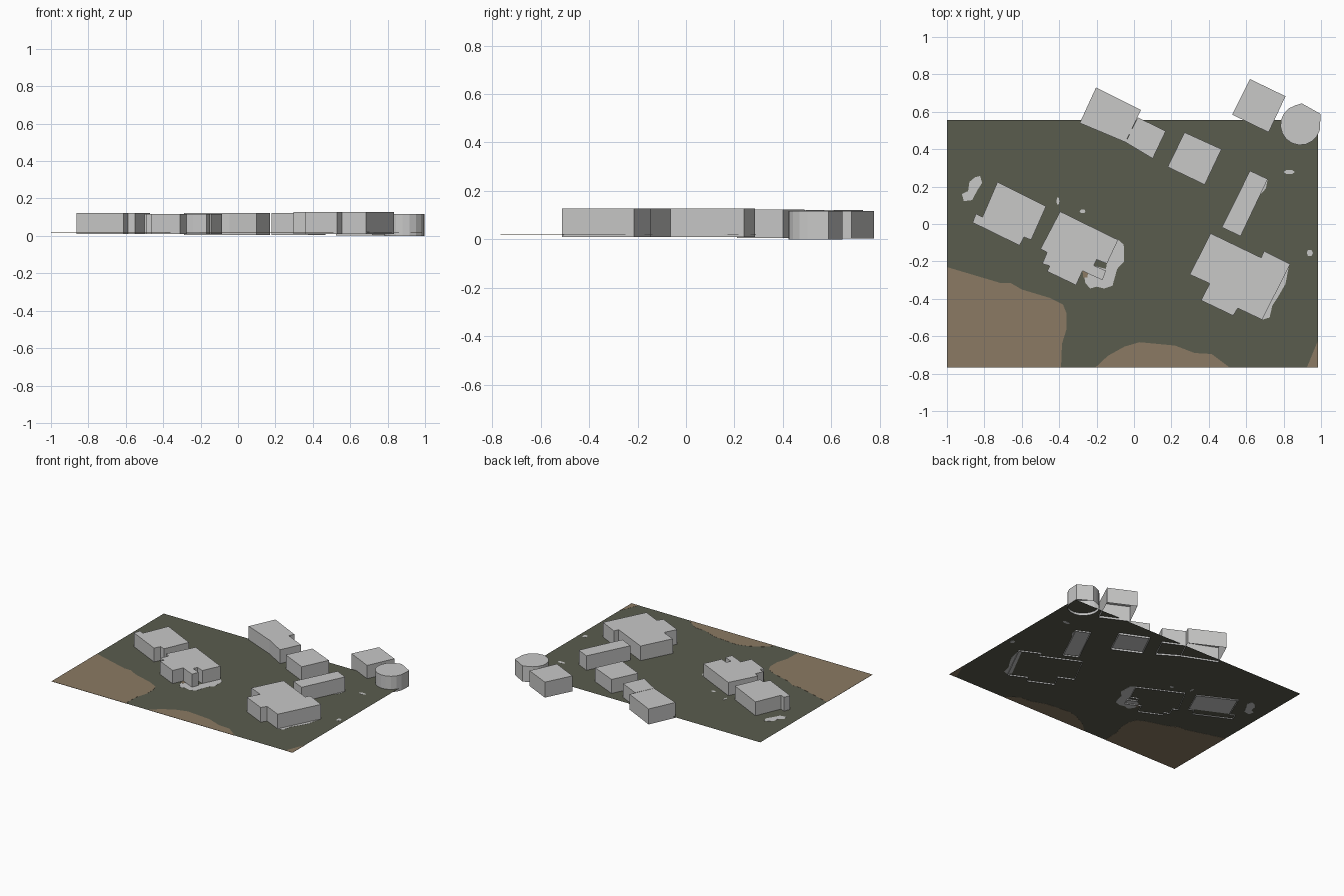
import bpy, bmesh, math

if "Cube" in bpy.data.objects:
    bpy.data.objects.remove(bpy.data.objects["Cube"])

GROUND_Z = 0.019


def material(name, rgb):
    m = bpy.data.materials.new(name)
    m.diffuse_color = (*rgb, 1)
    m.use_nodes = True
    m.node_tree.nodes["Principled BSDF"].inputs["Base Color"].default_value = m.diffuse_color
    return m


grey = material("light_grey", (0.58, 0.58, 0.575))
olive = material("olive_ground", (0.102, 0.107, 0.076))
brown = material("brown_soil", (0.258, 0.195, 0.125))


def ccw(pts):
    area = sum(a[0] * b[1] - b[0] * a[1] for a, b in zip(pts, pts[1:] + pts[:1]))
    return pts if area > 0 else pts[::-1]


def prism(name, pts, z0, z1, mat, bottom=False):
    """Outline raised into walls with a flat top; the bottom is optional."""
    pts = ccw(pts)
    bm = bmesh.new()
    low = [bm.verts.new((x, y, z0)) for x, y in pts]
    high = [bm.verts.new((x, y, z1)) for x, y in pts]
    n = len(pts)
    for i in range(n):
        j = (i + 1) % n
        bm.faces.new((low[i], low[j], high[j], high[i]))
    bm.faces.new(high)
    if bottom:
        bm.faces.new(low[::-1])
    me = bpy.data.meshes.new(name)
    bm.to_mesh(me)
    bm.free()
    me.materials.append(mat)
    ob = bpy.data.objects.new(name, me)
    bpy.context.collection.objects.link(ob)
    return ob


def plate(name, pts, mat, half=0.0008):
    """Thin painted area seen on both sides of the ground."""
    return prism(name, pts, GROUND_Z - half, GROUND_Z + half, mat, True)


# Ground sheet
me = bpy.data.meshes.new("ground")
me.from_pydata([(-1, -.766, GROUND_Z), (.985, -.766, GROUND_Z),
                (.985, .555, GROUND_Z), (-1, .555, GROUND_Z)], [], [(0, 1, 2, 3)])
me.materials.append(olive)
bpy.context.collection.objects.link(bpy.data.objects.new("ground", me))

# Brown soil areas
plate("soil_left", [(-1, -.23), (-.9, -.26), (-.715, -.315), (-.66, -.315), (-.6, -.35),
                    (-.45, -.395), (-.38, -.43), (-.36, -.48), (-.36, -.56),
                    (-.385, -.64), (-.39, -.766), (-1, -.766)], brown)
plate("soil_front", [(-.205, -.766), (-.14, -.705), (-.05, -.655), (.03, -.632), (.22, -.65),
                     (.325, -.69), (.415, -.695), (.475, -.74), (.51, -.766)], brown)
plate("soil_corner", [(.925, -.766), (.96, -.68), (.985, -.62), (.985, -.766)], brown)

# Rectangular buildings
court = [(.27, .49), (.468, .40), (.378, .21), (.18, .305)]
narrow = [(.62, .285), (.715, .24), (.57, -.065), (.47, -.018)]
prism("back_hall", [(-.203, .73), (.037, .61), (-.045, .437), (-.29, .54)], .006, .121, grey)
prism("back_annex", [(.02, .57), (.17, .497), (.10, .35), (-.045, .437)], .006, .122, grey)
prism("middle_block", court, .005, .123, grey)
prism("rear_right_block", [(.62, .775), (.81, .683), (.72, .49), (.525, .585)], .003, .118, grey)
prism("narrow_block", narrow, .009, .127, grey)

# Round building with one square corner
arc = [(.89 + .107 * math.cos(math.radians(a)), .53 + .108 * math.sin(math.radians(a)))
       for a in range(105, 350, 20)]
prism("round_building", arc + [(.998, .588), (.897, .645)], 0, .117, grey)

# Stepped buildings
prism("right_building", [(.41, -.05), (.68, -.18), (.695, -.145), (.835, -.215), (.685, -.512),
                         (.555, -.45), (.53, -.49), (.358, -.408), (.405, -.318),
                         (.298, -.27)], .009, .128, grey)
prism("left_building", [(-.73, .225), (-.47, .095), (-.55, -.085), (-.588, -.07), (-.612, -.115),
                        (-.863, .008), (-.845, .055), (-.81, .038)], .011, .122, grey)
prism("centre_building", [(-.395, .067), (-.085, -.085), (-.145, -.212), (-.2, -.19),
                          (-.215, -.222), (-.15, -.25), (-.168, -.30), (-.24, -.268),
                          (-.275, -.25), (-.31, -.327), (-.465, -.253), (-.45, -.225),
                          (-.49, -.212), (-.465, -.152), (-.50, -.133)], .01, .117, grey)

# Pale areas on the ground
plate("paving_centre", [(-.09, -.08), (-.055, -.11), (-.053, -.2), (-.09, -.24), (-.115, -.33),
                        (-.16, -.345), (-.2, -.335), (-.235, -.345), (-.26, -.315),
                        (-.27, -.26), (-.21, -.225), (-.15, -.24), (-.145, -.21)], grey)
plate("paving_right", [(.83, -.215), (.81, -.32), (.77, -.39), (.74, -.435), (.725, -.5),
                       (.685, -.512), (.67, -.48), (.8, -.23)], grey)
plate("paving_left", [(-.823, .257), (-.812, .22), (-.84, .176), (-.865, .128), (-.91, .122),
                      (-.92, .16), (-.887, .176), (-.88, .225), (-.85, .25)], grey)
plate("paving_narrow", [(.68, .255), (.715, .24), (.705, .19), (.66, .14)], grey)
plate("soil_spot", [(-.275, -.25), (-.245, -.262), (-.25, -.285), (-.272, -.285)], brown, .0014)
for i, (x, y, w, h) in enumerate([(.83, .278, .03, .013), (.94, -.155, .017, .02),
                                  (-.407, .122, .008, .022), (-.275, .068, .016, .012)]):
    plate(f"pale_spot_{i + 1}", [(x + w * math.cos(k * math.pi / 3), y + h * math.sin(k * math.pi / 3))
                                 for k in range(6)], grey)

# Pale floors seen from below
for name, pts in (("floor_middle", court), ("floor_narrow", narrow),
                  ("floor_left", [(-.73, .225), (-.47, .095), (-.55, -.085), (-.81, .038)])):
    cx, cy = (sum(p[k] for p in pts) / 4 for k in (0, 1))
    plate(name, [(cx + (x - cx) * .96, cy + (y - cy) * .96) for x, y in pts], grey, .0011)
